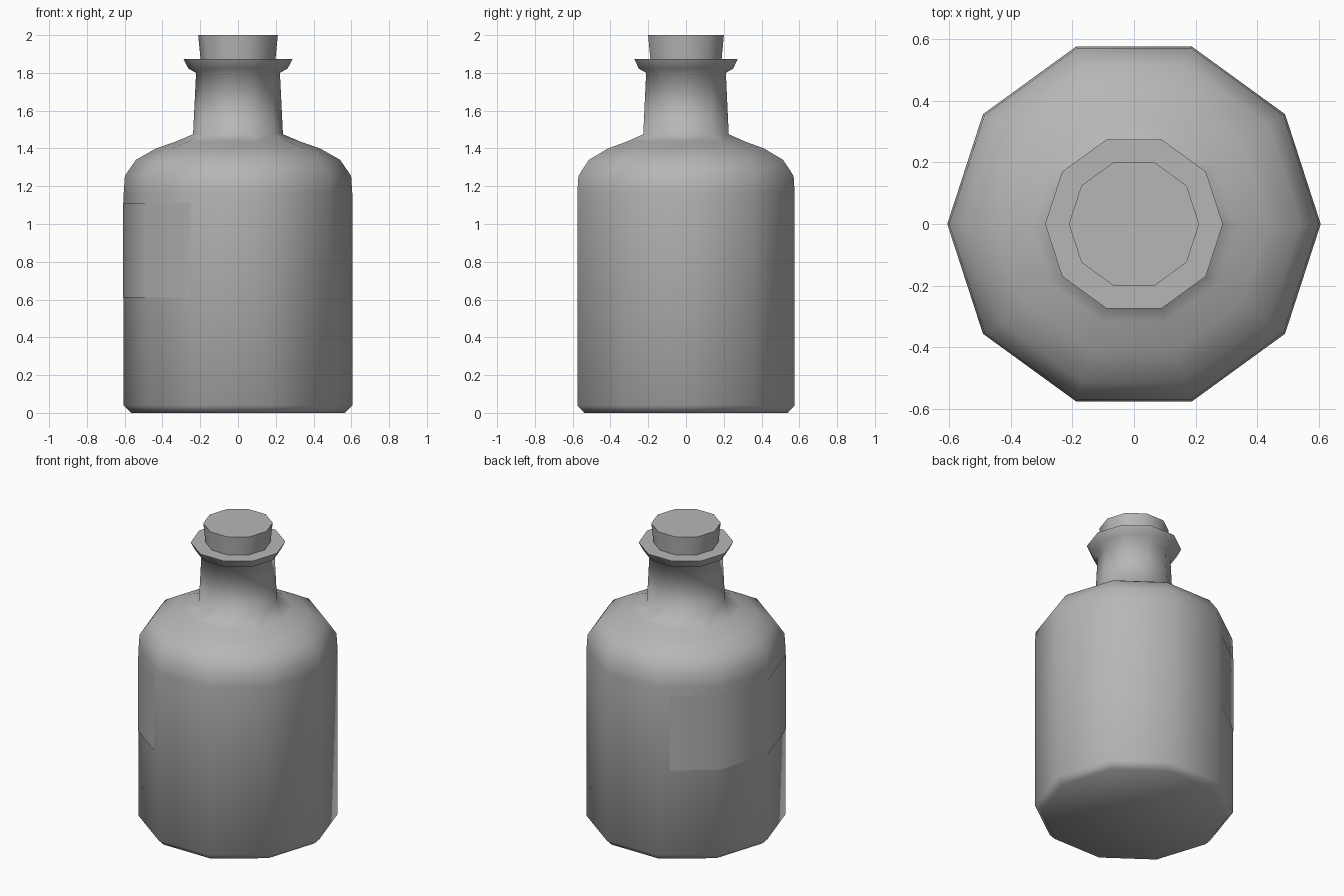
import bpy, bmesh
from math import cos, sin, pi, radians

if "Cube" in bpy.data.objects:
    bpy.data.objects.remove(bpy.data.objects["Cube"])

SIDES = 10
STEP = 2 * pi / SIDES

# Dark grey shared by all parts
grey = bpy.data.materials.new("dark_grey")
grey.diffuse_color = (.47, .47, .47, 1)
grey.use_nodes = True
grey.node_tree.nodes["Principled BSDF"].inputs["Base Color"].default_value = grey.diffuse_color

def finish(name, bm, angle):
    bmesh.ops.recalc_face_normals(bm, faces=bm.faces[:])
    me = bpy.data.meshes.new(name)
    bm.to_mesh(me)
    bm.free()
    me.materials.append(grey)
    ob = bpy.data.objects.new(name, me)
    bpy.context.collection.objects.link(ob)
    bpy.ops.object.select_all(action='DESELECT')
    ob.select_set(True)
    bpy.context.view_layer.objects.active = ob
    bpy.ops.object.shade_smooth_by_angle(angle=radians(angle))
    return ob

def lathe(name, profile, angle):
    """Ten-sided turned shape, capped at both ends."""
    bm = bmesh.new()
    rings = [[bm.verts.new((r * cos(i * STEP), r * sin(i * STEP), z))
              for i in range(SIDES)] for r, z in profile]
    for a, b in zip(rings, rings[1:]):
        for i in range(SIDES):
            j = (i + 1) % SIDES
            bm.faces.new((a[i], a[j], b[j], b[i]))
    bm.faces.new(rings[0][::-1])
    bm.faces.new(rings[-1])
    return finish(name, bm, angle)

# Bottle: body, rounded shoulder, neck and flared lip
lathe("bottle", [(.566, 0), (.605, .04), (.605, 1.165), (.599, 1.255),
                 (.54, 1.34), (.434, 1.40), (.333, 1.435), (.238, 1.475),
                 (.222, 1.80), (.262, 1.822), (.288, 1.873)], 80)

# Tapered cork stopper
lathe("cork", [(.195, 1.84), (.211, 2.0)], 60)

# Label wrapped round the left side, ending part-way along the facets
def facet_point(deg, r=.608):
    a = radians(deg)
    rad = r * cos(STEP / 2) / cos(a % STEP - STEP / 2)
    return rad * cos(a), rad * sin(a)

bm = bmesh.new()
cols = []
for deg in (115.3, 144, 180, 216, 244.7):
    x, y = facet_point(deg)
    cols.append([bm.verts.new((x, y, z)) for z in (.61, 1.11)])
for a, b in zip(cols, cols[1:]):
    bm.faces.new((a[0], b[0], b[1], a[1]))
label = finish("label", bm, 60)
# make sure the label faces outward
if label.data.polygons[1].normal.x > 0:
    label.data.flip_normals()
